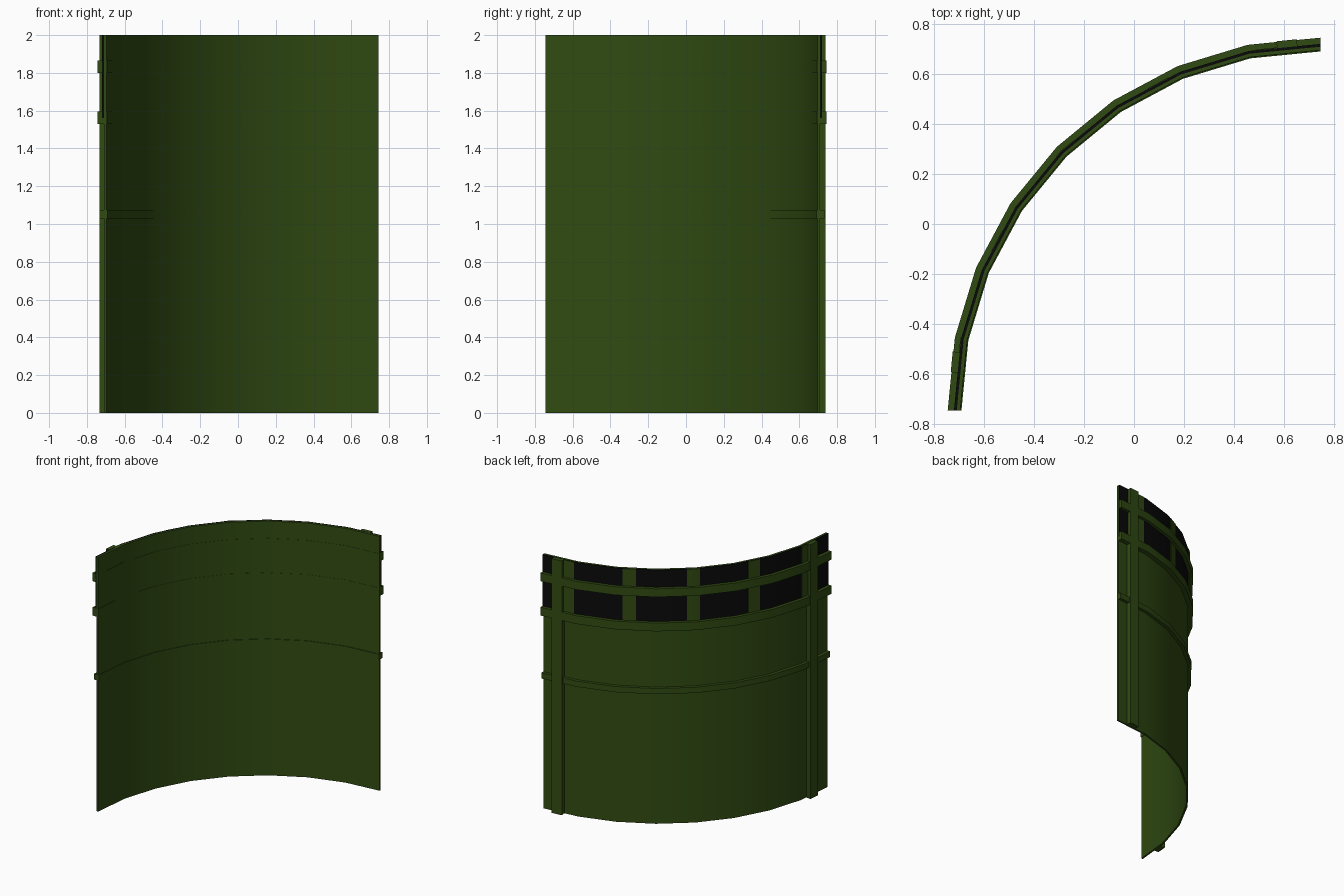
import bpy, bmesh, math

if "Cube" in bpy.data.objects:
    bpy.data.objects.remove(bpy.data.objects["Cube"])

STEP = 11.25            # each flat of the quarter ring
CX, CY = 0.745, -0.745  # centre of the arc


def material(name, rgb):
    m = bpy.data.materials.new(name)
    m.diffuse_color = (*rgb, 1)
    m.use_nodes = True
    m.node_tree.nodes["Principled BSDF"].inputs["Base Color"].default_value = m.diffuse_color
    return m


green = material("olive green", (0.030, 0.070, 0.006))
black = material("black glass", (0.003, 0.003, 0.003))


def on_ring(r, a):
    # point on the eight-sided quarter ring, so every layer follows the same flats
    off = (a - 90) % STEP - STEP / 2
    k = r * math.cos(math.radians(STEP / 2)) / math.cos(math.radians(off))
    t = math.radians(a)
    return CX + k * math.cos(t), CY + k * math.sin(t)


def ring_part(name, mat, r0, r1, z0, z1, a0=90, a1=180):
    inner = [90 + STEP * i for i in range(9)]
    angles = [a0] + [a for a in inner if a0 + 0.01 < a < a1 - 0.01] + [a1]
    bm = bmesh.new()
    rows = []
    for a in angles:
        (xi, yi), (xo, yo) = on_ring(r0, a), on_ring(r1, a)
        rows.append([bm.verts.new(p) for p in
                     ((xi, yi, z0), (xo, yo, z0), (xo, yo, z1), (xi, yi, z1))])
    for p, q in zip(rows, rows[1:]):
        for i in range(4):
            j = (i + 1) % 4
            bm.faces.new((p[i], p[j], q[j], q[i]))
    bm.faces.new(rows[0])
    bm.faces.new(rows[-1][::-1])
    bmesh.ops.recalc_face_normals(bm, faces=bm.faces)
    me = bpy.data.meshes.new(name)
    bm.to_mesh(me)
    bm.free()
    me.materials.append(mat)
    ob = bpy.data.objects.new(name, me)
    bpy.context.collection.objects.link(ob)
    bpy.ops.object.select_all(action='DESELECT')
    ob.select_set(True)
    bpy.context.view_layer.objects.active = ob
    bpy.ops.object.shade_smooth_by_angle(angle=math.radians(30))
    return ob


# curved wall sheet and the dark strip on its upper outside
ring_part("wall_panel", green, 1.440, 1.454, 0, 2)
ring_part("dark_strip", black, 1.454, 1.465, 1.56, 2)

# short posts dividing the dark strip
for i in range(5):
    a = 98.3 + 18 * i
    ring_part(f"strip_post_{i + 1}", green, 1.454, 1.468, 1.56, 2, a - 1.85, a + 1.85)

# horizontal rails
ring_part("upper_rail", green, 1.4385, 1.490, 1.80, 1.865)
ring_part("lower_rail", green, 1.4385, 1.490, 1.53, 1.595)
ring_part("middle_rail", green, 1.435, 1.478, 1.03, 1.075)

# full-height uprights near both ends
for name, a in (("right_upright", 95.2), ("left_upright", 172.5)):
    ring_part(name, green, 1.45, 1.493, 0, 2, a - 1.6, a + 1.6)
